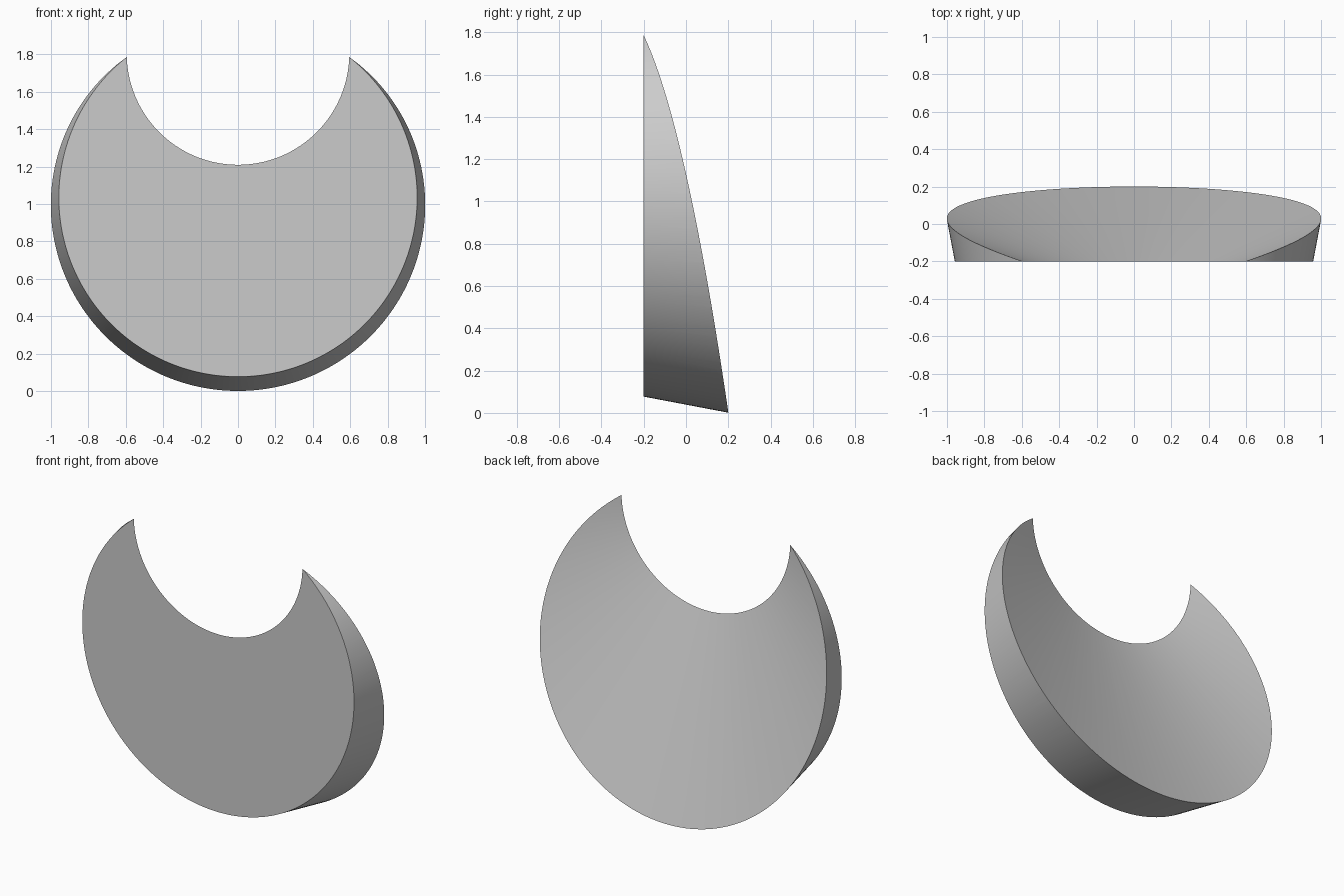
import bpy, bmesh, math
from mathutils import Matrix, Vector

cube = bpy.data.objects.get("Cube")
if cube:
    bpy.data.objects.remove(cube, do_unlink=True)

FRONT = -0.2


def frustum(name, centre_z, front_radius, slope, y0, y1, segments):
    """Cone section along y; front_radius is its radius on the front plane."""
    def radius(y):
        return front_radius + slope * (y - FRONT)
    place = Matrix.Translation(Vector((0, (y0 + y1) / 2, centre_z)))
    bm = bmesh.new()
    bmesh.ops.create_cone(bm, cap_ends=True, segments=segments,
                          radius1=radius(y0), radius2=radius(y1), depth=y1 - y0,
                          matrix=place @ Matrix.Rotation(-math.pi / 2, 4, 'X'))
    mesh = bpy.data.meshes.new(name)
    bm.to_mesh(mesh)
    bm.free()
    obj = bpy.data.objects.new(name, mesh)
    bpy.context.collection.objects.link(obj)
    return obj


# Plain grey finish
grey = bpy.data.materials.new("light_grey")
grey.use_nodes = True
colour = (0.6, 0.6, 0.6, 1)
grey.diffuse_color = colour
grey.node_tree.nodes["Principled BSDF"].inputs["Base Color"].default_value = colour

# Flared disc, and the wide cone that cuts its notch and sloping back
disc = frustum("crescent_disc", 1.035, 0.958, 0.19, FRONT, 0.25, 192)
cutter = frustum("notch_cutter", 1.805, 0.595, 3.02, -0.3, 0.4, 192)
for obj in (disc, cutter):
    obj.data.materials.append(grey)
cutter.hide_render = True

cut = disc.modifiers.new("notch", 'BOOLEAN')
cut.operation = 'DIFFERENCE'
cut.solver = 'EXACT'
cut.object = cutter

bpy.ops.object.select_all(action='DESELECT')
disc.select_set(True)
bpy.context.view_layer.objects.active = disc
bpy.ops.object.modifier_apply(modifier=cut.name)
bpy.data.objects.remove(cutter, do_unlink=True)
bpy.ops.object.shade_smooth_by_angle(angle=math.radians(30))
